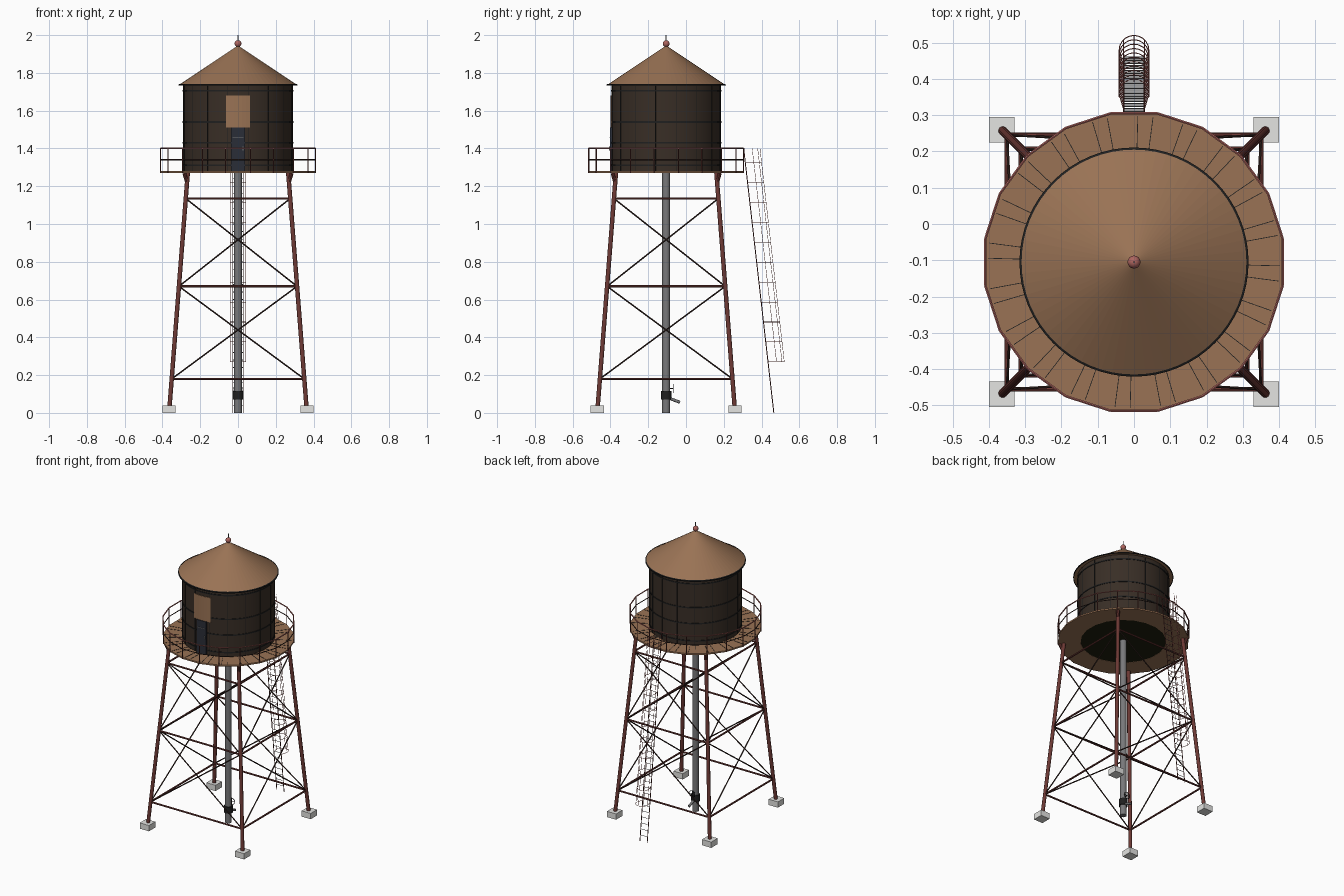
import bpy, bmesh, math
from math import sin, cos, pi, radians
from mathutils import Vector, Matrix

cube = bpy.data.objects.get("Cube")
if cube:
    bpy.data.objects.remove(cube, do_unlink=True)

CY = -0.105                      # tower axis in y
AXIS = Matrix.Translation((0, CY, 0))
TANK_R, DECK_Z, SIDES = 0.29, 1.28, 20
DECK_R = 0.41 / cos(pi / SIDES)


def material(name, r, g, b):
    m = bpy.data.materials.new(name)
    m.use_nodes = True
    m.diffuse_color = (r, g, b, 1)
    m.node_tree.nodes["Principled BSDF"].inputs["Base Color"].default_value = (r, g, b, 1)
    return m


WOOD = material("tan wood", 0.32, 0.17, 0.09)
STAVE = material("dark stave wood", 0.04, 0.027, 0.019)
RUST = material("deep rust steel", 0.15, 0.04, 0.034)
RED = material("light rust red", 0.42, 0.13, 0.115)
BRACE = material("dark brace steel", 0.04, 0.02, 0.016)
BLACK = material("black iron", 0.014, 0.014, 0.014)
OLIVE = material("dark olive floor", 0.013, 0.013, 0.004)
GREY = material("grey pipe", 0.19, 0.19, 0.195)
DOOR = material("blue grey door", 0.023, 0.027, 0.038)
STONE = material("concrete", 0.78, 0.78, 0.76)


def finish(bm, name, mat, smooth=False, local=True):
    """Turn a bmesh into an object; local parts are built around the tower axis."""
    bmesh.ops.recalc_face_normals(bm, faces=bm.faces)
    if local:
        bm.transform(AXIS)
    me = bpy.data.meshes.new(name)
    bm.to_mesh(me)
    bm.free()
    me.materials.append(mat)
    ob = bpy.data.objects.new(name, me)
    bpy.context.collection.objects.link(ob)
    if smooth:
        bpy.ops.object.select_all(action='DESELECT')
        ob.select_set(True)
        bpy.context.view_layer.objects.active = ob
        bpy.ops.object.shade_smooth_by_angle(angle=radians(40))


def tube(bm, a, b, r, sides=8):
    a, b = Vector(a), Vector(b)
    d = b - a
    m = Matrix.Translation((a + b) / 2) @ d.to_track_quat('Z', 'Y').to_matrix().to_4x4()
    bmesh.ops.create_cone(bm, cap_ends=True, segments=sides, radius1=r, radius2=r,
                          depth=d.length, matrix=m)


def path(bm, points, r, sides=6, closed=False):
    ends = points[1:] + points[:1] if closed else points[1:]
    for a, b in zip(points, ends):
        tube(bm, a, b, r, sides)


def box(bm, centre, size, turn=0.0):
    m = Matrix.Rotation(turn, 4, 'Z') @ Matrix.Translation(centre) @ Matrix.Diagonal((*size, 1))
    bmesh.ops.create_cube(bm, size=1, matrix=m)


def lathe(bm, profile, steps, start=0.0, sweep=2 * pi):
    """Spin (radius, z) pairs around the axis."""
    vs = [bm.verts.new((r * cos(start), r * sin(start), z)) for r, z in profile]
    es = [bm.edges.new(p) for p in zip(vs, vs[1:])]
    bmesh.ops.spin(bm, geom=vs + es, cent=(0, 0, 0), axis=(0, 0, 1), angle=sweep,
                   steps=steps)
    bmesh.ops.remove_doubles(bm, verts=bm.verts, dist=1e-5)


def deck_corners(z):
    return [Vector((DECK_R * cos(a), DECK_R * sin(a), z))
            for a in (2 * pi * (i + 0.5) / SIDES for i in range(SIDES))]


def spread(z):
    """Half distance between the legs at a height."""
    return 0.365 - 0.078 * z


CORNERS = [(1, 1), (-1, 1), (-1, -1), (1, -1)]


def corner(c, z):
    return Vector((c[0] * spread(z), c[1] * spread(z), z))


# Footings
bm = bmesh.new()
for sx, sy in CORNERS:
    box(bm, (sx * 0.365, sy * 0.365, 0.02), (0.07, 0.07, 0.04))
finish(bm, "footings", STONE)

# Legs with splayed top brackets
bm = bmesh.new()
for c in CORNERS:
    tube(bm, corner(c, 0.035), corner(c, 1.27), 0.012, 12)
    tube(bm, corner(c, 1.22), (c[0] * 0.284, c[1] * 0.284, 1.268), 0.01, 8)
finish(bm, "legs", RUST, True)

# Horizontal struts and crossed rods on all four sides
LEVELS = [0.18, 0.67, 1.135]
struts, rods = bmesh.new(), bmesh.new()
for c, d in zip(CORNERS, CORNERS[1:] + CORNERS[:1]):
    for z in LEVELS:
        tube(struts, corner(c, z), corner(d, z), 0.006)
    for lo, hi in zip(LEVELS, LEVELS[1:]):
        tube(rods, corner(c, lo), corner(d, hi), 0.004, 6)
        tube(rods, corner(d, lo), corner(c, hi), 0.004, 6)
finish(struts, "horizontal_struts", RUST)
finish(rods, "cross_braces", BRACE)

# Walkway deck and plank gaps
bm = bmesh.new()
lathe(bm, [(0.27, 1.27), (DECK_R, 1.27), (DECK_R, DECK_Z), (0.27, DECK_Z), (0.27, 1.27)],
      SIDES, pi / SIDES)
finish(bm, "walkway_deck", WOOD)
bm = bmesh.new()
for i in range(40):
    box(bm, (0.345, 0, DECK_Z), (0.115, 0.002, 0.003), radians(9 * i + 3 * (i % 2) - 1.5))
finish(bm, "plank_gaps", BLACK)

# Railing
bm = bmesh.new()
path(bm, deck_corners(1.40), 0.004, 6, True)
finish(bm, "top_rail", RED)
bm = bmesh.new()
path(bm, deck_corners(1.34), 0.003, 6, True)
finish(bm, "middle_rail", BRACE)
bm = bmesh.new()
for p in deck_corners(1.27):
    tube(bm, p, p + Vector((0, 0, 0.13)), 0.003, 6)
finish(bm, "railing_posts", RUST)

# Tank, its floor, hoops and stave seams
bm = bmesh.new()
lathe(bm, [(TANK_R, 1.272), (TANK_R, 1.735)], 48)
finish(bm, "tank_wall", STAVE, True)
bm = bmesh.new()
lathe(bm, [(0, 1.271), (TANK_R, 1.271)], 48)
finish(bm, "tank_floor", OLIVE)
bm = bmesh.new()
for z in (1.31, 1.43, 1.54, 1.705):
    lathe(bm, [(TANK_R, z - 0.004), (TANK_R + 0.003, z - 0.004),
               (TANK_R + 0.003, z + 0.004), (TANK_R, z + 0.004)], 48)
finish(bm, "tank_hoops", BLACK, True)
bm = bmesh.new()
for i in range(16):
    box(bm, (TANK_R, 0, 1.503), (0.004, 0.003, 0.455), 2 * pi * (i + 0.5) / 16)
finish(bm, "stave_seams", BLACK)

# Bare panel above the door, curved with the tank
bm = bmesh.new()
half = math.asin(0.063 / TANK_R)
r = TANK_R + 0.004
lathe(bm, [(TANK_R, 1.51), (r, 1.51), (r, 1.68), (TANK_R, 1.68)], 6,
      -pi / 2 - half, 2 * half)
finish(bm, "door_panel", WOOD)

# Door with battens and handle
bm = bmesh.new()
box(bm, (0, -TANK_R, 1.395), (0.075, 0.016, 0.23))
finish(bm, "door", DOOR)
bm = bmesh.new()
box(bm, (0, -TANK_R - 0.009, 1.46), (0.06, 0.003, 0.003))
box(bm, (0.027, -TANK_R - 0.01, 1.4), (0.005, 0.006, 0.02))
finish(bm, "door_fittings", GREY)

# Conical roof, dark eave and finial
bm = bmesh.new()
lathe(bm, [(0, 1.945), (0.312, 1.737), (0, 1.732)], 64)
finish(bm, "roof", WOOD)
bm = bmesh.new()
lathe(bm, [(0.311, 1.732), (0.316, 1.732), (0.316, 1.738), (0.31, 1.741)], 64)
finish(bm, "roof_eave", BLACK, True)
bm = bmesh.new()
bmesh.ops.create_uvsphere(bm, u_segments=16, v_segments=10, radius=0.018,
                          matrix=Matrix.Translation((0, 0, 1.955)))
finish(bm, "finial_ball", RED, True)
bm = bmesh.new()
tube(bm, (0, 0, 1.93), (0, 0, 2.0), 0.0025)
finish(bm, "finial_spike", GREY)

# Centre pipe with valve collar, spout and hand wheel
bm = bmesh.new()
tube(bm, (0, 0, 0), (0, 0, 1.272), 0.021, 24)
finish(bm, "centre_pipe", GREY, True)
bm = bmesh.new()
tube(bm, (0, 0, 0.07), (0, 0, 0.115), 0.028, 16)
tube(bm, (0, 0.015, 0.13), (0, 0.04, 0.13), 0.003)
path(bm, [Vector((0.022 * cos(a), 0.038, 0.13 + 0.022 * sin(a)))
          for a in (2 * pi * i / 12 for i in range(12))], 0.002, 6, True)
tube(bm, (-0.022, 0.038, 0.13), (0.022, 0.038, 0.13), 0.0015)
tube(bm, (0, 0.038, 0.108), (0, 0.038, 0.152), 0.0015)
finish(bm, "valve_and_wheel", BLACK, True)
bm = bmesh.new()
tube(bm, (0, 0.01, 0.08), (0, 0.073, 0.056), 0.008, 12)
finish(bm, "spout", GREY, True)


# Leaning ladder behind the tower
def lean(z):
    return 0.465 - 0.114 * z


bm = bmesh.new()
for s in (-1, 1):
    tube(bm, (s * 0.028, lean(0), 0), (s * 0.028, lean(1.4), 1.4), 0.0025, 6)
finish(bm, "ladder_rails", RUST, local=False)
bm = bmesh.new()
for i in range(34):
    z = 0.04 + i * 0.04
    tube(bm, (-0.028, lean(z), z), (0.028, lean(z), z), 0.0017, 6)
finish(bm, "ladder_rungs", GREY, local=False)


# Safety cage of hoops and upright bars
def cage_point(angle, z):
    return Vector((0.041 * cos(angle), lean(z) + 0.045 + 0.041 * sin(angle), z))


bm = bmesh.new()
for i in range(11):
    z = 0.27 + i * 0.1055
    arc = [cage_point(pi * k / 10, z) for k in range(11)]
    path(bm, [Vector((0.028, lean(z), z))] + arc + [Vector((-0.028, lean(z), z))], 0.0015, 5)
for k in range(5):
    tube(bm, cage_point(pi * k / 4, 0.27), cage_point(pi * k / 4, 1.4), 0.0012, 5)
finish(bm, "ladder_cage", RED, local=False)
